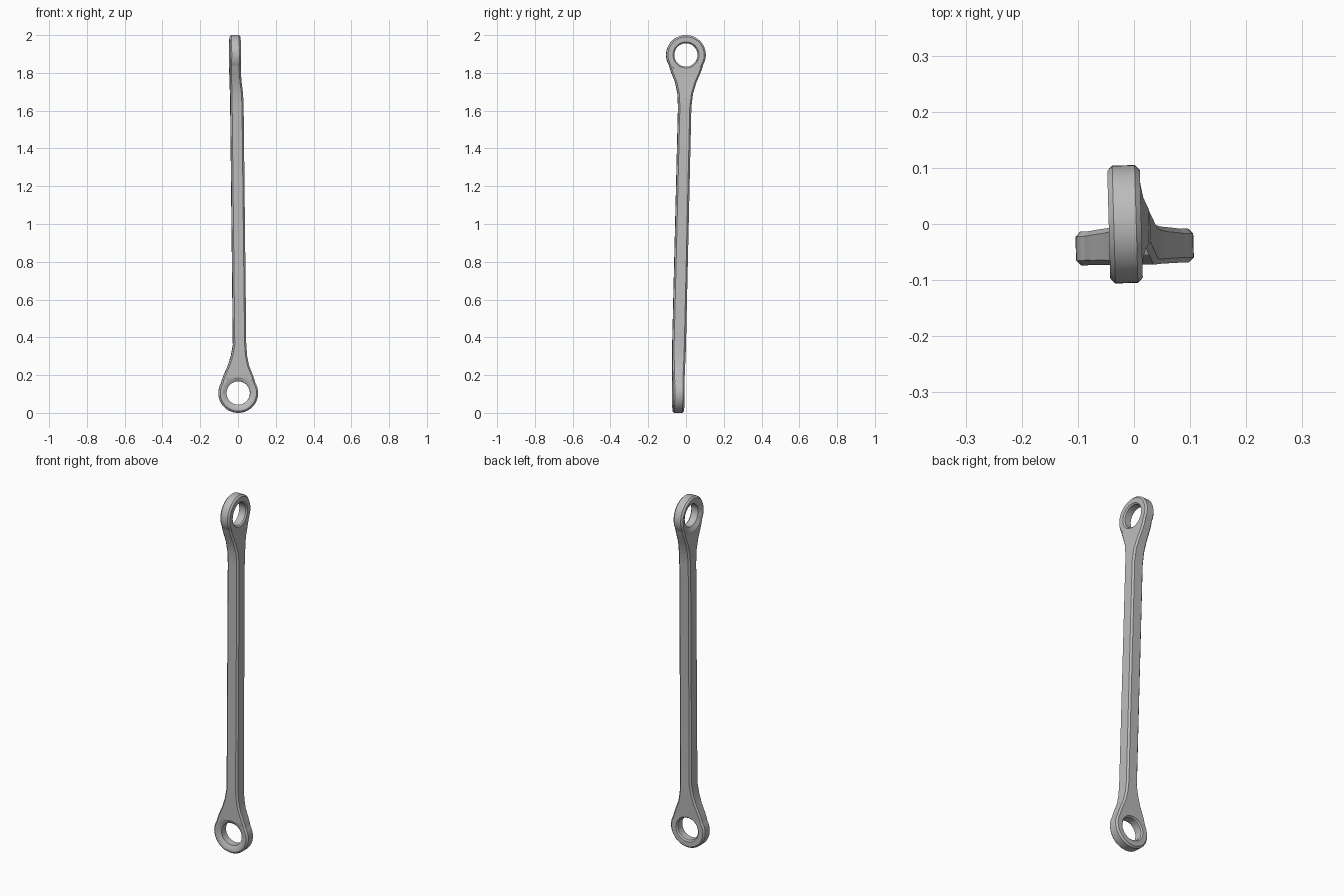
import bpy, bmesh, math
from mathutils import Matrix, Vector

if "Cube" in bpy.data.objects:
    bpy.data.objects.remove(bpy.data.objects["Cube"], do_unlink=True)

steel = bpy.data.materials.new("grey steel")
steel.use_nodes = True
GREY = (0.5, 0.5, 0.5, 1)
steel.diffuse_color = GREY
steel.node_tree.nodes["Principled BSDF"].inputs["Base Color"].default_value = GREY

CHAMFER = 0.009
EYE_R = 0.105


def loft(name, rings):
    """Skin a stack of closed point rings and cap both ends."""
    bm = bmesh.new()
    loops = [[bm.verts.new(p) for p in ring] for ring in rings]
    n = len(loops[0])
    for a, b in zip(loops, loops[1:]):
        for i in range(n):
            j = (i + 1) % n
            bm.faces.new((a[i], a[j], b[j], b[i]))
    bm.faces.new(loops[0])
    bm.faces.new(loops[-1])
    bmesh.ops.recalc_face_normals(bm, faces=bm.faces)
    mesh = bpy.data.meshes.new(name)
    bm.to_mesh(mesh)
    bm.free()
    mesh.materials.append(steel)
    obj = bpy.data.objects.new(name, mesh)
    bpy.context.collection.objects.link(obj)
    return obj


def section(z, cx, cy, wx, wy):
    """Chamfered rectangle with half sizes wx, wy."""
    c = CHAMFER
    quarter = [(wx, wy - c), (wx - c, wy)]
    pts = []
    for sx, sy in ((1, 1), (-1, 1), (-1, -1), (1, -1)):
        corner = quarter if sx * sy > 0 else quarter[::-1]
        pts += [Vector((cx + sx * x, cy + sy * y, z)) for x, y in corner]
    return pts


def lathe(name, centre, turn, profile, sides=48):
    """Stack circles of (offset, radius) along a horizontal axis."""
    place = Matrix.Translation(centre) @ turn
    return loft(name, [[place @ Vector((r * math.cos(a), r * math.sin(a), h))
                        for a in (math.tau * i / sides for i in range(sides))]
                       for h, r in profile])


def combine(target, tool, operation):
    mod = target.modifiers.new(operation.lower(), "BOOLEAN")
    mod.operation, mod.object, mod.solver = operation, tool, "EXACT"
    bpy.context.view_layer.objects.active = target
    bpy.ops.object.modifier_apply(modifier=mod.name)
    bpy.data.objects.remove(tool, do_unlink=True)


# Shaft with a flared neck at each end: z, centre x, centre y, half x, half y
rod = loft("connecting_rod", [section(*s) for s in (
    (0.12, 0, -0.041, 0.099, 0.0298),
    (0.15, 0, -0.041, 0.093, 0.0300),
    (0.175, 0, -0.0405, 0.086, 0.0305),
    (0.20, 0, -0.040, 0.077, 0.0315),
    (0.25, 0.001, -0.039, 0.056, 0.033),
    (0.30, 0.004, -0.038, 0.043, 0.035),
    (0.36, 0.007, -0.037, 0.035, 0.036),
    (1.62, -0.006, -0.007, 0.035, 0.035),
    (1.69, -0.008, -0.004, 0.034, 0.041),
    (1.75, -0.013, -0.001, 0.031, 0.056),
    (1.80, -0.0155, 0, 0.0292, 0.077),
    (1.825, -0.016, 0, 0.0288, 0.086),
    (1.85, -0.016, 0, 0.0287, 0.093),
    (1.88, -0.016, 0, 0.0287, 0.099))])

# Eyes at right angles to each other, each with a bore wider on one side
eyes = (((0, -0.041, EYE_R), Matrix.Rotation(-math.pi / 2, 4, "X"), 0.0302),
        ((-0.016, 0, 2 - EYE_R), Matrix.Rotation(math.pi / 2, 4, "Y"), 0.029))
for centre, turn, half in eyes:
    rim = EYE_R - CHAMFER
    combine(rod, lathe("eye", centre, turn, (
        (-half, rim), (CHAMFER - half, EYE_R),
        (half - CHAMFER, EYE_R), (half, rim))), "UNION")
for centre, turn, half in eyes:
    combine(rod, lathe("bore", centre, turn, (
        (-half - 0.01, 0.083), (-half, 0.083), (0.012 - half, 0.062),
        (half - 0.007, 0.062), (half, 0.069), (half + 0.01, 0.069))), "DIFFERENCE")

# Slight twist of the whole rod, then smooth shading with crisp edges
rod.data.transform(Matrix.Rotation(0.028, 4, "Z"))
bpy.ops.object.select_all(action="DESELECT")
rod.select_set(True)
bpy.context.view_layer.objects.active = rod
bpy.ops.object.shade_smooth_by_angle(angle=math.radians(30))
